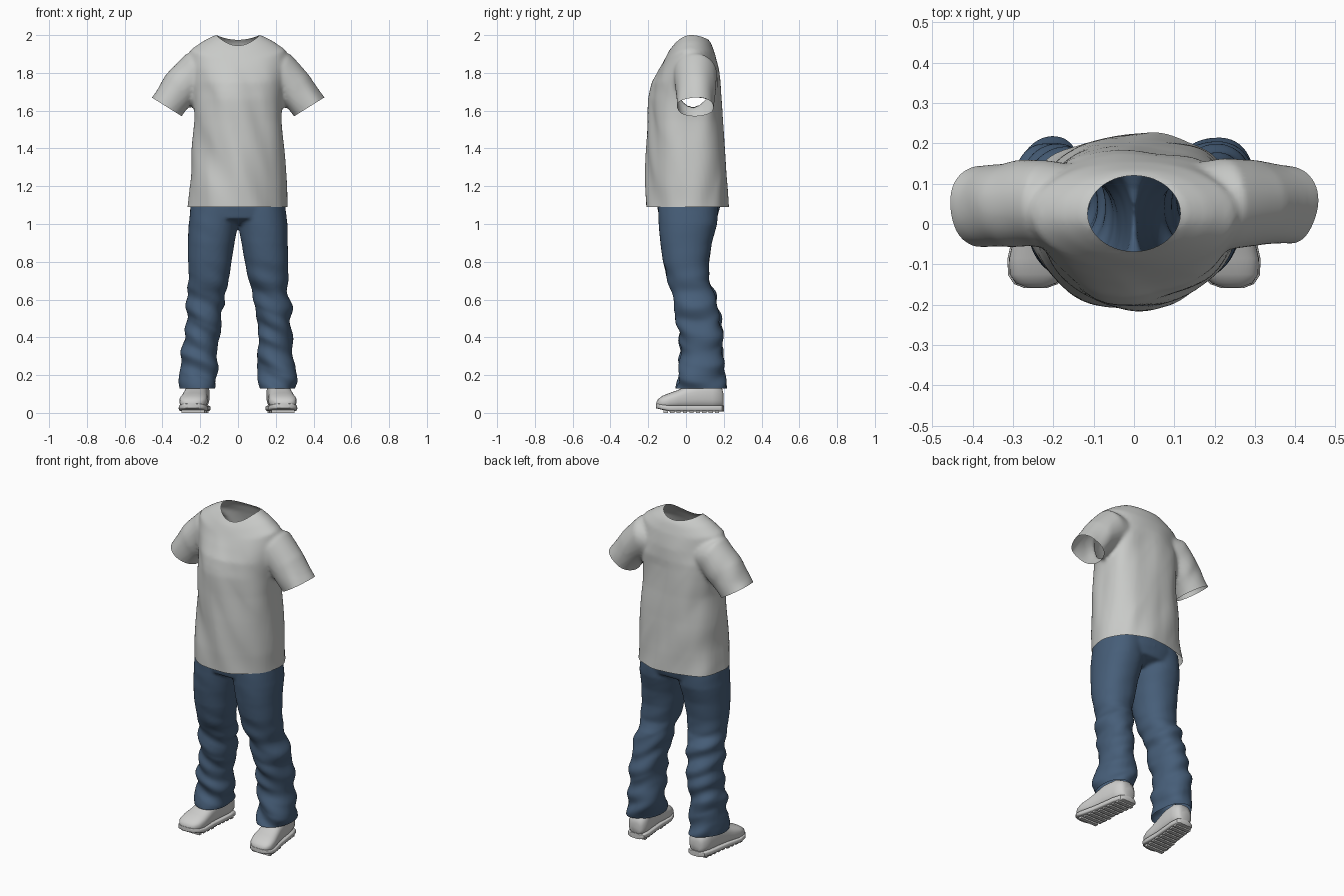
import bpy, bmesh, math
from mathutils import Vector, noise

if "Cube" in bpy.data.objects:
    bpy.data.objects.remove(bpy.data.objects["Cube"])


def material(name, rgb):
    m = bpy.data.materials.new(name)
    m.diffuse_color = (*rgb, 1)
    m.use_nodes = True
    m.node_tree.nodes["Principled BSDF"].inputs["Base Color"].default_value = m.diffuse_color
    return m


GREY = material("shirt grey", (0.58, 0.59, 0.575))
DENIM = material("denim blue", (0.062, 0.112, 0.190))
SHOE = material("shoe light grey", (0.62, 0.62, 0.61))


def spow(v, p):
    return math.copysign(abs(v) ** (2 / p), v)


def circle(n=48):
    return [(math.cos(2 * math.pi * i / n), math.sin(2 * math.pi * i / n)) for i in range(n)]


def level_ring(x0, x1, yf, yb, zf, zs, zb, pf=2.0, pb=2.0):
    """Roughly horizontal ring whose height differs at front, sides and back."""
    pts = []
    for c, s in circle():
        p, ze = (pf, zf) if s < 0 else (pb, zb)
        pts.append(Vector(((x0 + x1) / 2 + (x1 - x0) / 2 * spow(c, p),
                           (yf + yb) / 2 + (yb - yf) / 2 * spow(s, p),
                           zs + (ze - zs) * s * s)))
    return pts


def loft(bm, rings):
    """Closed skin over a list of rings, with capped ends."""
    vs = [[bm.verts.new(p) for p in r] for r in rings]
    n = len(vs[0])
    for a, b in zip(vs, vs[1:]):
        for i in range(n):
            bm.faces.new((a[i], a[(i + 1) % n], b[(i + 1) % n], b[i]))
    bm.faces.new(vs[0])
    bm.faces.new(vs[-1])


def make_object(bm, name, mat):
    bmesh.ops.recalc_face_normals(bm, faces=bm.faces[:])
    me = bpy.data.meshes.new(name)
    bm.to_mesh(me)
    bm.free()
    me.materials.append(mat)
    ob = bpy.data.objects.new(name, me)
    bpy.context.collection.objects.link(ob)
    me.shade_smooth()
    return ob


def fuse(ob, voxel, smooth):
    """Merge overlapping solids into one smooth cloth skin; returns it as bmesh."""
    r = ob.modifiers.new("fuse", 'REMESH')
    r.mode = 'VOXEL'
    r.voxel_size = voxel
    s = ob.modifiers.new("soften", 'SMOOTH')
    s.factor, s.iterations = 0.5, smooth
    dg = bpy.context.evaluated_depsgraph_get()
    me = bpy.data.meshes.new_from_object(ob.evaluated_get(dg))
    ob.modifiers.clear()
    bm = bmesh.new()
    bm.from_mesh(me)
    bpy.data.meshes.remove(me)
    bm.normal_update()
    return bm


def fold(bm, amount, freq):
    """Cloth folds: push vertices along their normals by stretched noise."""
    moves = [(v, v.normal * amount(v.co) * noise.noise(
        Vector((v.co.x * freq[0], v.co.y * freq[1], v.co.z * freq[2] + v.co.x * 6))))
        for v in bm.verts]
    for v, d in moves:
        v.co += d


def cut(bm, co, no, keep=lambda p: True):
    faces = [f for f in bm.faces if keep(f.calc_center_median())]
    geom = set(faces)
    for f in faces:
        geom.update(f.verts)
        geom.update(f.edges)
    bmesh.ops.bisect_plane(bm, geom=list(geom), plane_co=co, plane_no=no, clear_outer=True)


def finish(ob, bm):
    bm.to_mesh(ob.data)
    bm.free()
    ob.data.shade_smooth()


# T-shirt: torso (half width, front y, back y, front z, side z, back z)
TORSO = [(.264, -.217, .227, 1.04, 1.04, 1.04), (.260, -.215, .217, 1.20, 1.20, 1.20),
         (.247, -.207, .200, 1.40, 1.40, 1.40), (.238, -.198, .192, 1.55, 1.55, 1.55),
         (.240, -.193, .190, 1.66, 1.66, 1.66), (.248, -.178, .187, 1.75, 1.75, 1.75),
         (.260, -.144, .177, 1.82, 1.83, 1.82), (.255, -.115, .154, 1.87, 1.92, 1.90),
         (.187, -.088, .136, 1.92, 1.967, 1.95), (.115, -.069, .121, 1.945, 2.005, 1.978),
         (.055, -.015, .070, 1.89, 1.89, 1.89)]
bm = bmesh.new()
loft(bm, [level_ring(-w, w, *r, 1.95, 2.5 if r[4] < 1.8 else 2.1) for w, *r in TORSO])
# sleeves (x, z, angle of the ring, half height, half depth)
SLEEVE = [(.10, 1.80, 90, .09, .09), (.22, 1.80, 63, .116, .112),
          (.295, 1.725, 38, .107, .107), (.38, 1.622, 32, .096, .097),
          (.404, 1.584, 32, .096, .097)]
for side in (-1, 1):
    loft(bm, [[Vector((side * (x + h * c * math.cos(math.radians(a))), .05 + d * s,
                       z + h * c * math.sin(math.radians(a)))) for c, s in circle()]
              for x, z, a, h, d in SLEEVE])
shirt = make_object(bm, "t_shirt", GREY)
bm = fuse(shirt, 0.011, 6)
fold(bm, lambda p: .016 if p.z < 1.7 else .016 * max(0, (1.9 - p.z) / .2), (7, 7, 4))
cut(bm, (0, 0, 1.09), (0, 0, -1))
for side in (-1, 1):
    cut(bm, (side * .38, 0, 1.622), (side * .53, 0, -.85),
        lambda p: p.x * side > .275 and p.z > 1.45)

# neck opening
CY, RX, RY = .026, .115, .094
hole = [f for f in bm.faces if f.calc_center_median().z > 1.84 and
        math.hypot(f.calc_center_median().x / RX, (f.calc_center_median().y - CY) / RY) < 1]
bmesh.ops.delete(bm, geom=hole, context='FACES')
for v in bm.verts:
    if v.is_boundary and v.co.z > 1.85:
        c, s = v.co.x / RX, (v.co.y - CY) / RY
        k = math.hypot(c, s)
        c, s = c / k, s / k
        v.co = (RX * c, CY + RY * s, 2.0 - (.055 if s < 0 else .025) * s * s)
finish(shirt, bm)

# Trousers: hips, then a leg each side (z, inner x, outer x, front y, back y)
HIPS = [(1.22, .235, -.150, .172), (1.09, .252, -.152, .180), (1.03, .235, -.142, .165),
        (1.00, .10, -.08, .09)]
LEG = [(1.12, .002, .245, -.147, .17), (1.0, .002, .262, -.145, .165), (.9, .018, .265, -.137, .137),
       (.8, .035, .265, -.121, .122), (.7, .055, .264, -.096, .122), (.64, .068, .266, -.076, .155),
       (.5, .088, .281, -.047, .184), (.4, .100, .290, -.036, .194), (.3, .108, .300, -.026, .199),
       (.2, .108, .308, -.032, .203), (.10, .122, .297, -.058, .206)]
bm = bmesh.new()
loft(bm, [level_ring(-w, w, f, b, z, z, z, 2.3, 2.3) for z, w, f, b in HIPS])
for side in (-1, 1):
    loft(bm, [level_ring(side * i, side * o, f, b, z, z, z, 2.2, 2.2) for z, i, o, f, b in LEG])
jeans = make_object(bm, "trousers", DENIM)
bm = fuse(jeans, 0.010, 5)
fold(bm, lambda p: .026 * min(1, max(.1, (.85 - p.z) / .3)), (5, 5, 13))
cut(bm, (0, 0, 1.17), (0, 0, 1))
cut(bm, (0, 0, .13), (0, 0, -1))
finish(jeans, bm)

# Shoes: upper sections from heel to toe (y, half width, bottom z, top z)
UPPER = [(.199, .030, .04, .10), (.188, .050, .025, .14), (.14, .060, .02, .165), (.06, .062, .02, .165),
         (.00, .064, .02, .142), (-.04, .069, .02, .122), (-.085, .074, .02, .106),
         (-.125, .068, .022, .090), (-.147, .050, .028, .074), (-.157, .022, .035, .058)]


def shoe_ring(side, y, hw, z0, z1, p):
    cx = .203 + (.2 - y) * .115
    return [Vector((side * (cx + hw * spow(c, p)), y, (z0 + z1) / 2 + (z1 - z0) / 2 * spow(s, p)))
            for c, s in circle(32)]


for side, label in ((-1, "right"), (1, "left")):
    bm = bmesh.new()
    loft(bm, [shoe_ring(side, *r, 2.6) for r in UPPER])
    make_object(bm, label + "_shoe_upper", SHOE)
    # sole with a raised toe and tread bars
    bm = bmesh.new()
    loft(bm, [shoe_ring(side, y * 1.015, hw + .004, .008 + max(0, -.09 - y) * .25,
                        .040 + max(0, -.09 - y) * .15, 5) for y, hw, _, _ in UPPER])
    for i in range(9):
        y = .165 - i * .034
        loft(bm, [[Vector((side * (.203 + (.2 - y) * .115 + u * (.052 if y > 0 else .06)), y + t, z))
                   for u, t in ((-1, -.011), (1, -.011), (1, .011), (-1, .011))]
                  for z in (0, .014)])
    sole = make_object(bm, label + "_shoe_sole", SHOE)
    bpy.context.view_layer.objects.active = sole
    sole.select_set(True)
    bpy.ops.object.shade_smooth_by_angle(angle=math.radians(40))
    sole.select_set(False)
